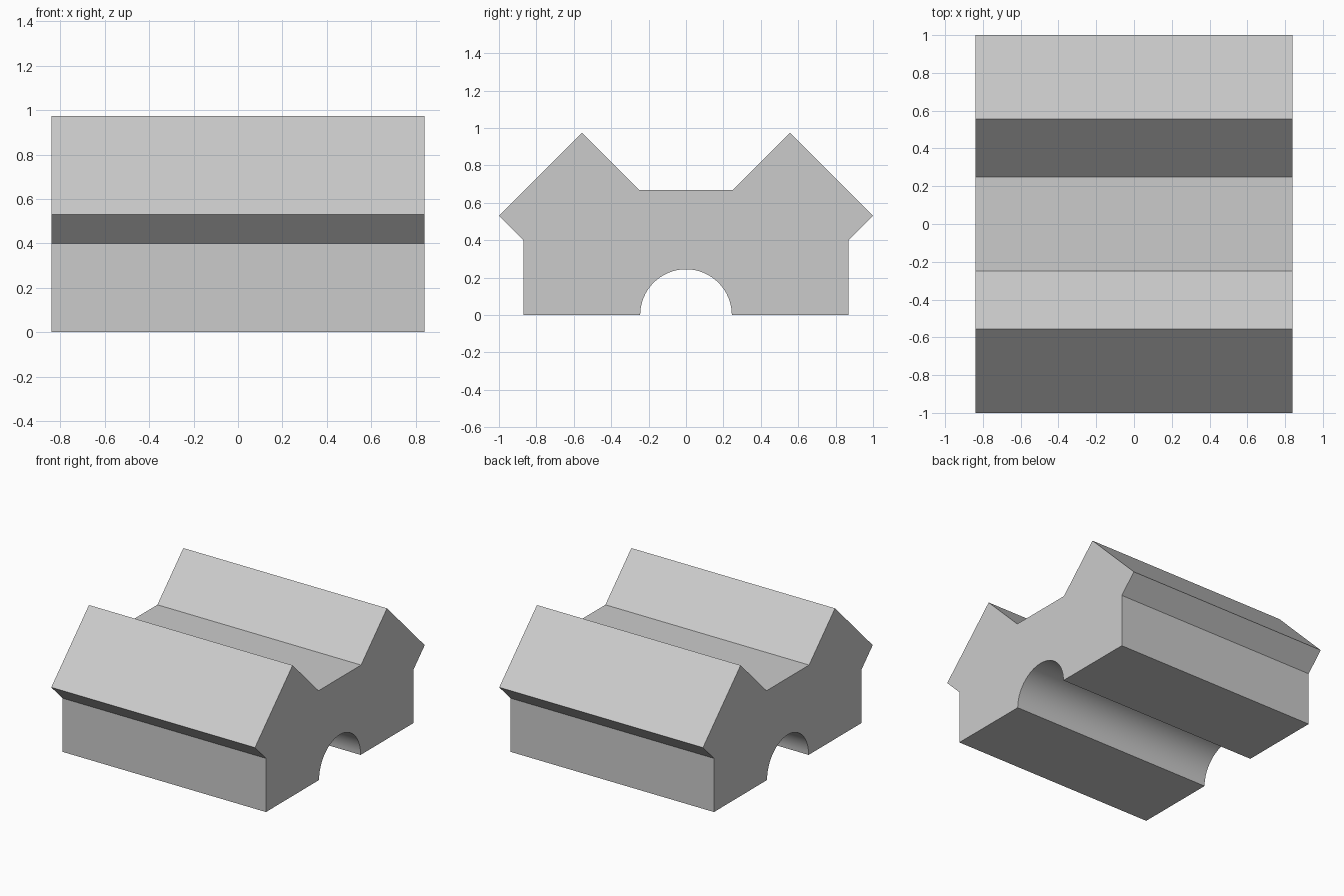
import bpy, bmesh
from math import cos, sin, pi, radians

if "Cube" in bpy.data.objects:
    bpy.data.objects.remove(bpy.data.objects["Cube"])

HALF_LENGTH = 0.84
ARCH_RADIUS = 0.245
ARCH_STEPS = 32

# Right half of the cross-section (y, z), from base up to the central channel
half = [(0.87, 0.0), (0.87, 0.40), (1.0, 0.53), (0.556, 0.974), (0.25, 0.668)]
mirrored = [(-y, z) for y, z in reversed(half)]

# Half-round tunnel along the underside, left to right
arch = [(-ARCH_RADIUS * cos(pi * i / ARCH_STEPS), ARCH_RADIUS * sin(pi * i / ARCH_STEPS))
        for i in range(ARCH_STEPS + 1)]
profile = half + mirrored + arch

# Extrude the cross-section along x
bm = bmesh.new()
face = bm.faces.new([bm.verts.new((-HALF_LENGTH, y, z)) for y, z in profile])
extruded = bmesh.ops.extrude_face_region(bm, geom=[face], use_keep_orig=True)
end_verts = [g for g in extruded["geom"] if isinstance(g, bmesh.types.BMVert)]
bmesh.ops.translate(bm, verts=end_verts, vec=(2 * HALF_LENGTH, 0, 0))
bmesh.ops.recalc_face_normals(bm, faces=bm.faces)

mesh = bpy.data.meshes.new("grooved_block")
bm.to_mesh(mesh)
bm.free()
block = bpy.data.objects.new("grooved_block", mesh)
bpy.context.collection.objects.link(block)

# Smooth the tunnel, keep every other edge crisp
bpy.context.view_layer.objects.active = block
block.select_set(True)
bpy.ops.object.shade_smooth_by_angle(angle=radians(30))
